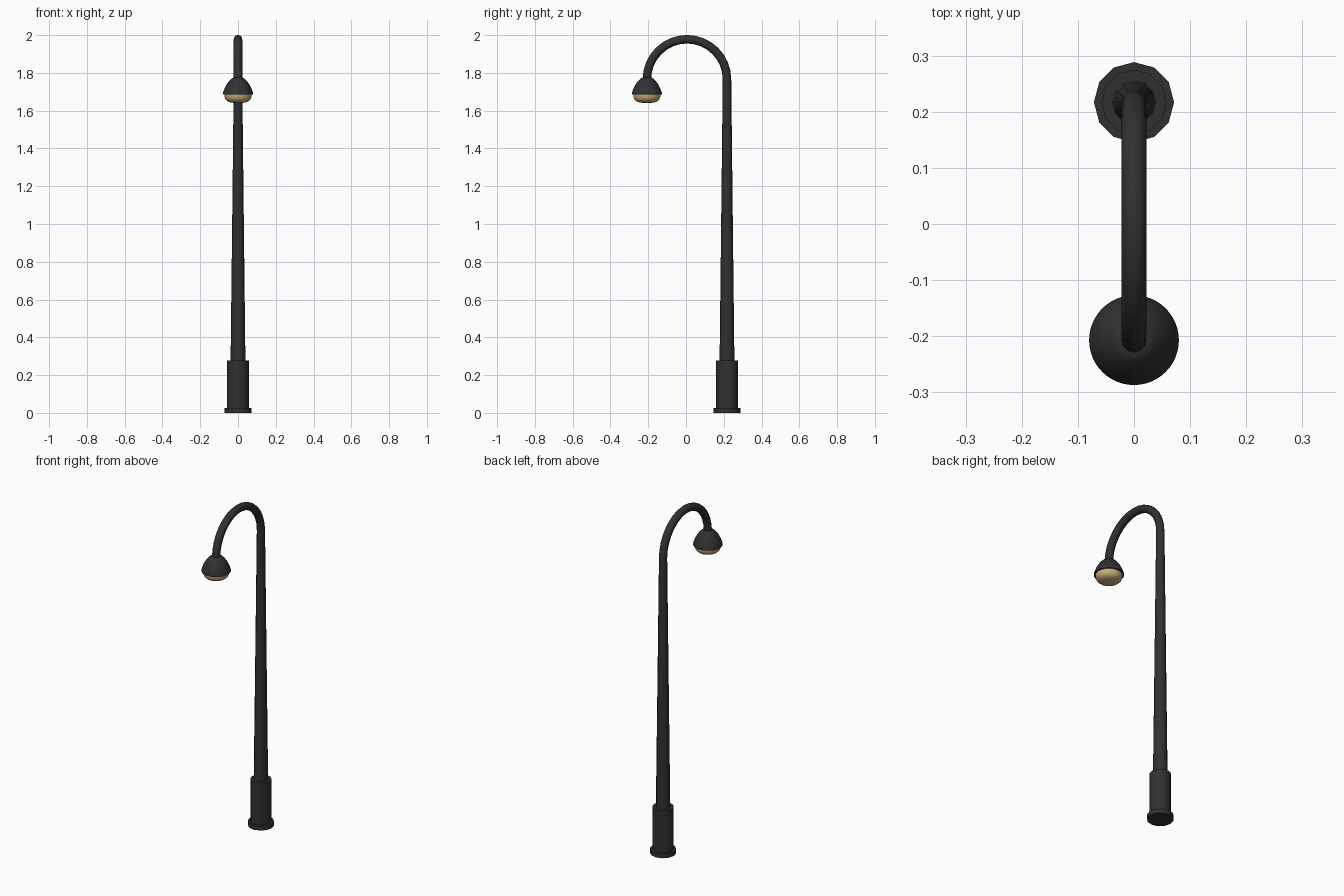
import bpy, bmesh, math

if "Cube" in bpy.data.objects:
    bpy.data.objects.remove(bpy.data.objects["Cube"])


def material(name, rgb):
    m = bpy.data.materials.new(name)
    m.diffuse_color = (*rgb, 1)
    m.use_nodes = True
    m.node_tree.nodes["Principled BSDF"].inputs["Base Color"].default_value = m.diffuse_color
    return m


dark = material("dark_metal", (0.03, 0.03, 0.03))
warm = material("warm_glass", (0.60, 0.43, 0.20))


def smooth(ob, angle):
    bpy.ops.object.select_all(action='DESELECT')
    ob.select_set(True)
    bpy.context.view_layer.objects.active = ob
    bpy.ops.object.shade_smooth_by_angle(angle=math.radians(angle))


def lathe(name, profile, y, sides, mat, angle=35):
    """Revolve (radius, z) points around a vertical axis at y; r = 0 makes a pole."""
    bm = bmesh.new()
    rings = []
    for r, z in profile:
        n = sides if r else 1
        rings.append([bm.verts.new((r * math.cos(2 * math.pi * i / sides),
                                    y + r * math.sin(2 * math.pi * i / sides), z))
                      for i in range(n)])
    for a, b in zip(rings, rings[1:]):
        for i in range(sides):
            j = (i + 1) % sides
            quad = [a[i % len(a)], a[j % len(a)], b[j % len(b)], b[i % len(b)]]
            bm.faces.new(list(dict.fromkeys(quad)))
    bmesh.ops.recalc_face_normals(bm, faces=bm.faces)
    me = bpy.data.meshes.new(name)
    bm.to_mesh(me)
    bm.free()
    ob = bpy.data.objects.new(name, me)
    bpy.context.collection.objects.link(ob)
    me.materials.append(mat)
    smooth(ob, angle)
    return ob


POLE_Y, LAMP_Y = 0.217, -0.207
ARC_R, ARC_Z = (POLE_Y - LAMP_Y) / 2, 1.766
ARC_Y = (POLE_Y + LAMP_Y) / 2

# Stepped base: flange and sleeve
lathe("base", [(0, 0), (0.0715, 0), (0.0715, 0.026), (0.058, 0.026),
               (0.058, 0.278), (0, 0.278)], POLE_Y, 12, dark)

# Tapered pole running into the half-circle arm
path = [(POLE_Y, 0.26, 0.0395), (POLE_Y, 1.0, 0.031)]
for i in range(17):
    t = math.pi * i / 16
    path.append((ARC_Y + ARC_R * math.cos(t), ARC_Z + ARC_R * math.sin(t), 0.0225))
cu = bpy.data.curves.new("pole_and_arm", 'CURVE')
cu.dimensions = '3D'
cu.bevel_depth = 1.0
cu.bevel_resolution = 4
cu.use_fill_caps = True
sp = cu.splines.new('POLY')
sp.points.add(len(path) - 1)
for p, (y, z, r) in zip(sp.points, path):
    p.co = (0, y, z, 1)
    p.radius = r
pole = bpy.data.objects.new("pole_and_arm", cu)
bpy.context.collection.objects.link(pole)
cu.materials.append(dark)
bpy.ops.object.select_all(action='DESELECT')
pole.select_set(True)
bpy.context.view_layer.objects.active = pole
bpy.ops.object.convert(target='MESH')
smooth(bpy.context.view_layer.objects.active, 35)

# Domed lamp shade
lathe("lamp_shade", [(0, 1.775), (0.026, 1.775), (0.036, 1.768), (0.049, 1.755),
                     (0.060, 1.739), (0.069, 1.722), (0.076, 1.705),
                     (0.080, 1.692), (0.080, 1.685), (0, 1.685)],
      LAMP_Y, 48, dark, 50)

# Flattened glass bulb
lathe("lamp_glass", [(0, 1.687), (0.072, 1.687), (0.071, 1.672), (0.066, 1.659),
                     (0.055, 1.649), (0.038, 1.643), (0.019, 1.641), (0, 1.640)],
      LAMP_Y, 32, warm, 50)
